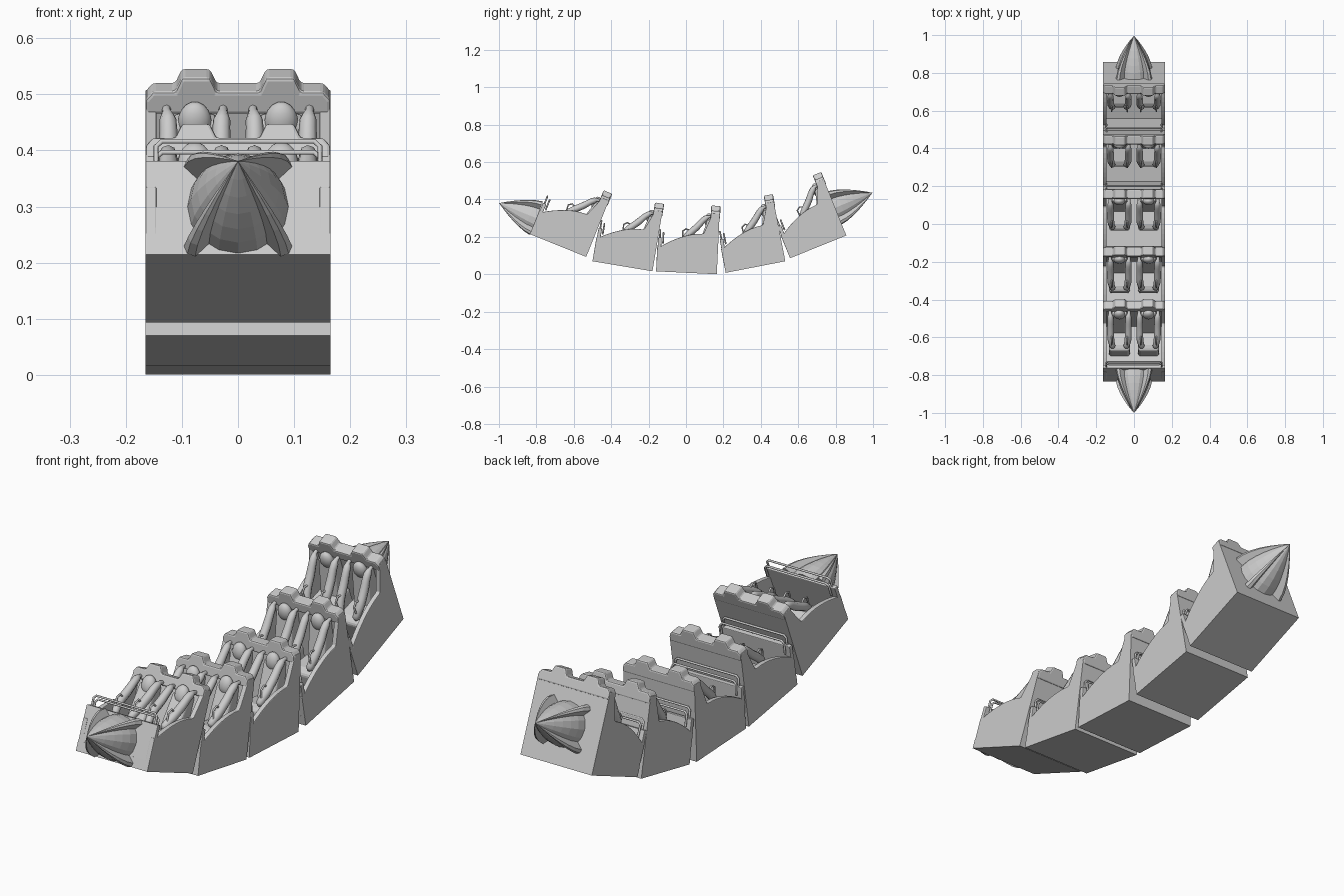
import bpy, bmesh, math
from mathutils import Matrix, Vector

if "Cube" in bpy.data.objects:
    bpy.data.objects.remove(bpy.data.objects["Cube"], do_unlink=True)

grey = bpy.data.materials.new("plain_grey")
grey.use_nodes = True
grey.diffuse_color = (0.6, 0.6, 0.6, 1)
grey.node_tree.nodes["Principled BSDF"].inputs["Base Color"].default_value = (0.6, 0.6, 0.6, 1)

HALF = 0.165      # half width of a car
LENGTH = 0.325    # length of a car
parts = []        # parts of one car: x across, y backward, z up


def finish(name, bm, smooth=False):
    bmesh.ops.recalc_face_normals(bm, faces=bm.faces)
    for f in bm.faces:
        f.smooth = smooth
    mesh = bpy.data.meshes.new(name)
    bm.to_mesh(mesh)
    bm.free()
    mesh.materials.append(grey)
    obj = bpy.data.objects.new(name, mesh)
    bpy.context.collection.objects.link(obj)
    return obj


def prism(name, outline, axis, lo, hi, bevel=0.0, segments=2):
    """Extrude an outline along x (points are y, z) or along y (points are x, z)."""
    bm = bmesh.new()
    rings = []
    for d in (lo, hi):
        rings.append([bm.verts.new((d, a, b) if axis == "x" else (a, d, b)) for a, b in outline])
    n = len(outline)
    for i in range(n):
        j = (i + 1) % n
        bm.faces.new((rings[0][i], rings[0][j], rings[1][j], rings[1][i]))
    bm.faces.new(rings[0])
    bm.faces.new(rings[1])
    obj = finish(name, bm)
    if bevel:
        mod = obj.modifiers.new("rounding", "BEVEL")
        mod.width = bevel
        mod.segments = segments
        mod.limit_method = "ANGLE"
        mod.angle_limit = math.radians(35)
    parts.append(obj)
    return obj


def box(name, x, y, z, bevel=0.0):
    outline = [(y[0], z[0]), (y[1], z[0]), (y[1], z[1]), (y[0], z[1])]
    return prism(name, outline, "x", x[0], x[1], bevel)


def tube(name, points, depth, radii=None):
    """Round tube through the points, turned into a mesh."""
    curve = bpy.data.curves.new(name, "CURVE")
    curve.dimensions = "3D"
    curve.bevel_depth = depth
    curve.bevel_resolution = 2
    curve.resolution_u = 4
    curve.use_fill_caps = True
    spline = curve.splines.new("BEZIER")
    spline.bezier_points.add(len(points) - 1)
    for i, (bp, p) in enumerate(zip(spline.bezier_points, points)):
        bp.co = p
        bp.radius = radii[i] if radii else 1
        bp.handle_left_type = bp.handle_right_type = "AUTO" if radii else "VECTOR"
    temp = bpy.data.objects.new(name, curve)
    bpy.context.collection.objects.link(temp)
    deps = bpy.context.evaluated_depsgraph_get()
    mesh = bpy.data.meshes.new_from_object(temp.evaluated_get(deps))
    bpy.data.objects.remove(temp, do_unlink=True)
    mesh.materials.clear()
    mesh.materials.append(grey)
    for f in mesh.polygons:
        f.use_smooth = True
    obj = bpy.data.objects.new(name, mesh)
    bpy.context.collection.objects.link(obj)
    parts.append(obj)


def ball(name, centre, size):
    bm = bmesh.new()
    bmesh.ops.create_uvsphere(bm, u_segments=16, v_segments=10, radius=1)
    bm.transform(Matrix.Translation(centre) @ Matrix.Diagonal((*size, 1)))
    parts.append(finish(name, bm, True))


# Car shell: floor, front panel, curved side walls
box("floor", (-HALF, HALF), (0, LENGTH), (0, 0.04))
prism("front_panel", [(0, 0.02), (0.02, 0.02), (0.022, 0.182), (0.003, 0.182)],
      "x", -HALF, HALF, 0.003)
side = [(0, 0), (LENGTH, 0), (LENGTH, 0.325), (0.288, 0.325), (0.245, 0.215)]
for i in range(9):
    t = i / 8
    side.append((0.235 - 0.22 * t, 0.212 - 0.08 * t ** 1.8))
side.append((0, 0.13))
for s, label in ((1, "left"), (-1, "right")):
    prism(label + "_side_wall", side, "x", s * (HALF - 0.02), s * HALF, 0.003)

# Back panel, and the thick top beam with two raised headrest humps
box("back_panel", (-HALF, HALF), (0.3, LENGTH), (0, 0.315))
right_half = [(HALF, 0.295), (HALF, 0.322), (0.152, 0.338), (0.112, 0.338),
              (0.1, 0.365), (0.05, 0.365), (0.038, 0.338)]
beam = right_half + [(-x, z) for x, z in reversed(right_half)]
prism("top_beam", beam, "y", 0.278, LENGTH + 0.003, 0.006)

# Grab rail on the front panel
for z, y, name in ((0.222, 0.012, "outer_grab_rail"), (0.208, 0.03, "inner_grab_rail")):
    half = 0.146
    tube(name, [(-half, y, 0.15), (-half, y, z - 0.01), (-half + 0.01, y, z),
                (half - 0.01, y, z), (half, y, z - 0.01), (half, y, 0.15)], 0.0045)

# Two seats with padded shoulder restraints
for s, label in ((1, "left"), (-1, "right")):
    cx = s * 0.077
    prism(label + "_seat_cushion", [(0.13, 0.03), (0.29, 0.03), (0.29, 0.14), (0.15, 0.15), (0.118, 0.14)],
          "x", cx - 0.055, cx + 0.055, 0.014, 3)
    prism(label + "_seat_back", [(0.21, 0.11), (0.3, 0.11), (0.305, 0.29), (0.262, 0.29)],
          "x", cx - 0.04, cx + 0.04, 0.012, 3)
    ball(label + "_headrest", (cx, 0.268, 0.285), (0.03, 0.022, 0.038))
    for k, where in ((1, "outer"), (-1, "inner")):
        e = s * k
        path = [(cx + e * 0.05, 0.305, 0.302), (cx + e * 0.05, 0.268, 0.305),
                (cx + e * 0.048, 0.252, 0.296), (cx + e * 0.047, 0.205, 0.245),
                (cx + e * 0.045, 0.16, 0.2), (cx + e * 0.036, 0.135, 0.165),
                (cx + e * 0.033, 0.131, 0.155)]
        tube(f"{label}_{where}_restraint", path, 0.018, [0.4, 0.45, 0.85, 1, 1, 0.85, 0.35])
        # Hand grip on the restraint
        gx = cx + e * 0.042
        tube(f"{label}_{where}_hand_grip", [(gx, 0.18, 0.222), (gx, 0.15, 0.235),
             (gx, 0.132, 0.222), (gx, 0.135, 0.185)], 0.004)


def nose(name, matrix):
    """Pointed faceted cone along z with four diagonal fins."""
    length, steps, sides = 0.215, 6, 16
    tip = Vector((0, 0, length))

    def swell(t):
        return 1 - t ** 1.5

    def skin(bm, rings):
        for a, b in zip(rings, rings[1:]):
            for i in range(len(a)):
                j = (i + 1) % len(a)
                bm.faces.new((a[i], a[j], b[j], b[i]))
        end = bm.verts.new(tip)
        last = rings[-1]
        for i in range(len(last)):
            bm.faces.new((last[i], last[(i + 1) % len(last)], end))
        bm.faces.new(rings[0])

    bm = bmesh.new()
    rings = []
    for i in range(steps):
        t = i / steps
        rings.append([bm.verts.new((0.09 * swell(t) * math.cos(a), 0.09 * swell(t) * math.sin(a), t * length))
                      for a in (math.tau * k / sides for k in range(sides))])
    skin(bm, rings)
    for q in range(4):
        a = math.pi / 4 + q * math.pi / 2
        out = Vector((math.cos(a), math.sin(a), 0))
        across = Vector((-out.y, out.x, 0))
        rings = []
        for i in range(steps):
            t = i / steps
            r, w = swell(t), 0.014 * (1 - t)
            rings.append([bm.verts.new(out * d * r + across * v + Vector((0, 0, t * length)))
                          for d, v in ((0.06, -w), (0.122, -w), (0.128, 0), (0.122, w), (0.06, w))])
        skin(bm, rings)
    finish(name, bm).matrix_world = matrix


# Five cars along a rising arc: front bottom y, z and pitch in degrees
places = [(-0.835, 0.215, -22), (-0.5, 0.07, -9.5), (-0.16, 0.016, -2.7),
          (0.212, 0.008, 11), (0.556, 0.086, 22)]
frames = [Matrix.Translation((0, y, z)) @ Matrix.Rotation(math.radians(a), 4, "X") for y, z, a in places]
for number, frame in enumerate(frames):
    for part in parts:
        obj = part
        if number:
            obj = part.copy()
            bpy.context.collection.objects.link(obj)
            obj.name = f"car_{number + 1}_{part.name}"
        obj.matrix_world = frame.copy()

# Pointed cones on both ends of the train
nose("front_nose_cone", frames[0] @ Matrix.Translation((0, 0, 0.092)) @ Matrix.Rotation(math.pi / 2, 4, "X"))
nose("rear_tail_cone", frames[4] @ Matrix.Translation((0, LENGTH, 0.16)) @ Matrix.Rotation(-math.pi / 2, 4, "X"))
